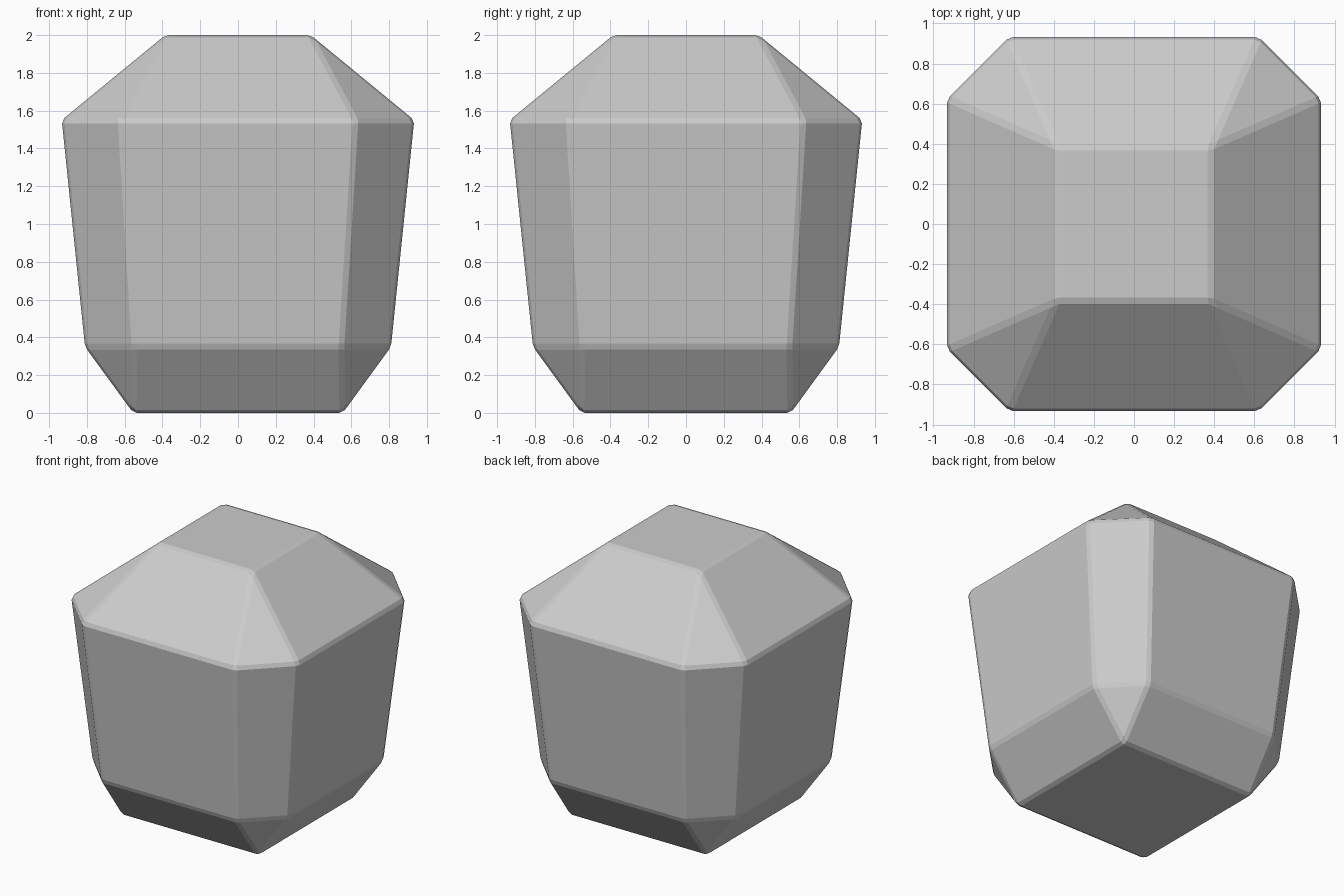
import bpy, bmesh

if "Cube" in bpy.data.objects:
    bpy.data.objects.remove(bpy.data.objects["Cube"])


def corner_ring(half, flat, z):
    """Square outline with cut corners; half == flat gives a plain square."""
    pts = set()
    for sx in (-1, 1):
        for sy in (-1, 1):
            pts.add((sx * half, sy * flat, z))
            pts.add((sx * flat, sy * half, z))
    return sorted(pts)


# Faceted body: square base, two octagonal girdles, square top
rings = [(0.555, 0.555, 0.0), (0.81, 0.55, 0.35),
         (0.933, 0.625, 1.55), (0.385, 0.385, 2.0)]
bm = bmesh.new()
for ring in rings:
    for p in corner_ring(*ring):
        bm.verts.new(p)
bmesh.ops.convex_hull(bm, input=bm.verts)
bmesh.ops.dissolve_limit(bm, angle_limit=0.03, verts=bm.verts, edges=bm.edges)

# Narrow chamfer on every edge
bmesh.ops.bevel(bm, geom=bm.edges[:], offset=0.018, offset_type='OFFSET',
                segments=1, profile=0.5, affect='EDGES', clamp_overlap=True)
bmesh.ops.recalc_face_normals(bm, faces=bm.faces)

mesh = bpy.data.meshes.new("faceted_body")
bm.to_mesh(mesh)
bm.free()
body = bpy.data.objects.new("faceted_body", mesh)
bpy.context.collection.objects.link(body)
